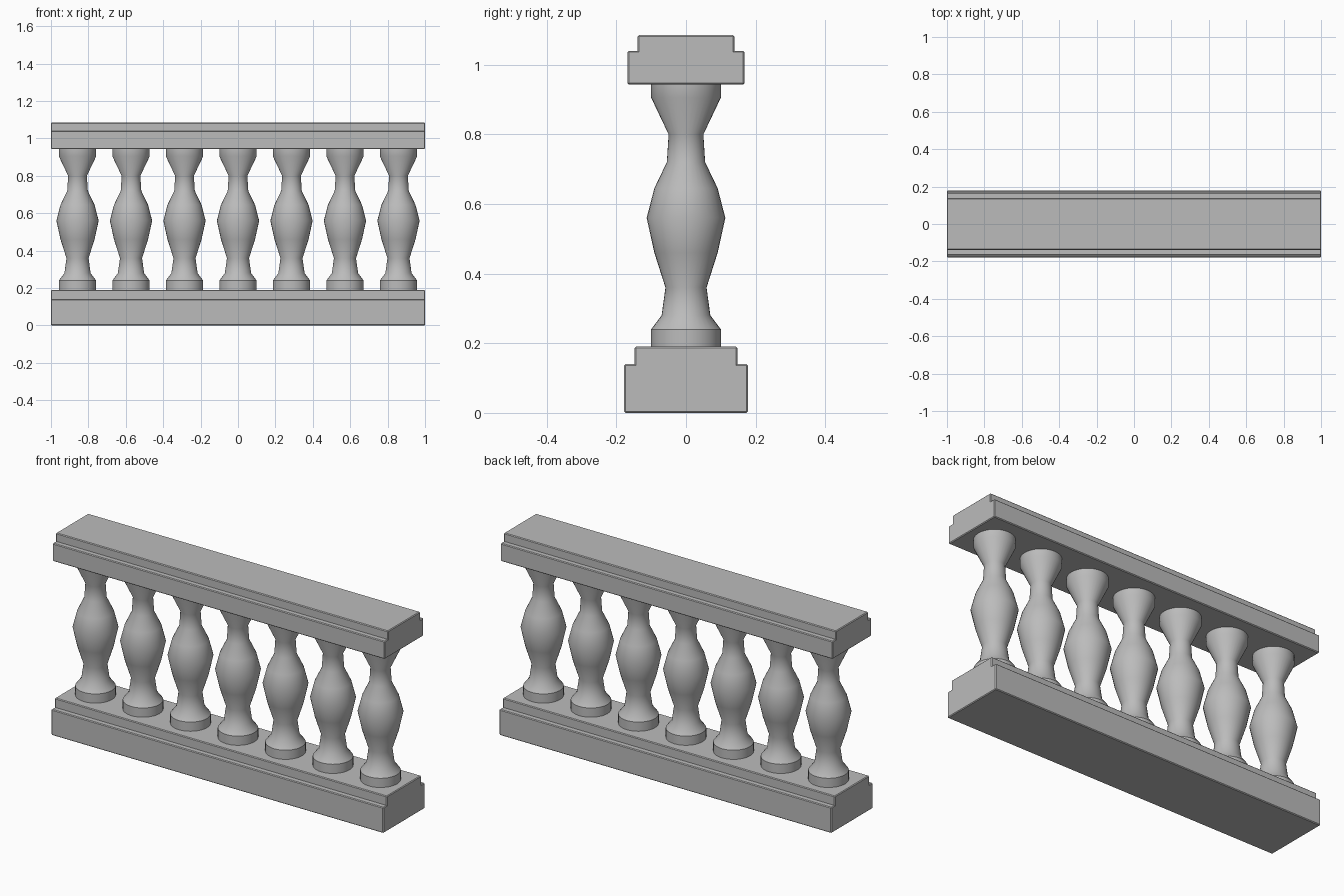
import bpy, bmesh, math

cube = bpy.data.objects.get("Cube")
if cube:
    bpy.data.objects.remove(cube, do_unlink=True)

# Single stone colour
stone = bpy.data.materials.new("grey stone")
stone.use_nodes = True
colour = (0.5, 0.5, 0.5, 1)
stone.diffuse_color = colour
stone.node_tree.nodes["Principled BSDF"].inputs["Base Color"].default_value = colour


def add_object(name, bm):
    mesh = bpy.data.meshes.new(name)
    bmesh.ops.recalc_face_normals(bm, faces=bm.faces)
    bm.to_mesh(mesh)
    bm.free()
    mesh.materials.append(stone)
    obj = bpy.data.objects.new(name, mesh)
    bpy.context.collection.objects.link(obj)
    return obj


def slab(name, half_depth, bottom, top):
    """Full-length slab with slightly softened edges."""
    bm = bmesh.new()
    bmesh.ops.create_cube(bm, size=1)
    for v in bm.verts:
        v.co.x *= 2
        v.co.y *= 2 * half_depth
        v.co.z = top if v.co.z > 0 else bottom
    bmesh.ops.bevel(bm, geom=bm.edges[:], offset=0.004, segments=1, affect='EDGES')
    return add_object(name, bm)


# Stepped base and stepped handrail
slab("base_plinth", 0.178, 0, 0.14)
slab("base_step", 0.148, 0.13, 0.19)
slab("handrail", 0.168, 0.943, 1.04)
slab("handrail_cap", 0.139, 1.03, 1.085)

# Baluster: turned profile of (radius, height)
PROFILE = [(0.1, 0.185), (0.1, 0.24), (0.07, 0.28), (0.059, 0.36),
           (0.091, 0.46), (0.113, 0.56), (0.091, 0.645), (0.055, 0.72),
           (0.05, 0.8), (0.1, 0.905), (0.1, 0.948)]
SIDES = 32
bm = bmesh.new()
rings = []
for r, z in PROFILE:
    angles = [2 * math.pi * i / SIDES for i in range(SIDES)]
    rings.append([bm.verts.new((r * math.cos(a), r * math.sin(a), z)) for a in angles])
for low, high in zip(rings, rings[1:]):
    for i in range(SIDES):
        j = (i + 1) % SIDES
        bm.faces.new((low[i], low[j], high[j], high[i]))
bm.faces.new(rings[0])
bm.faces.new(rings[-1])
first = add_object("baluster_1", bm)

bpy.ops.object.select_all(action='DESELECT')
first.select_set(True)
bpy.context.view_layer.objects.active = first
bpy.ops.object.shade_smooth_by_angle(angle=math.radians(30))

# Seven evenly spaced balusters sharing one mesh
COUNT, SPACING = 7, 0.286
for i in range(COUNT):
    obj = first if i == 0 else first.copy()
    if i:
        obj.name = f"baluster_{i + 1}"
        bpy.context.collection.objects.link(obj)
    obj.location.x = (i - (COUNT - 1) / 2) * SPACING
